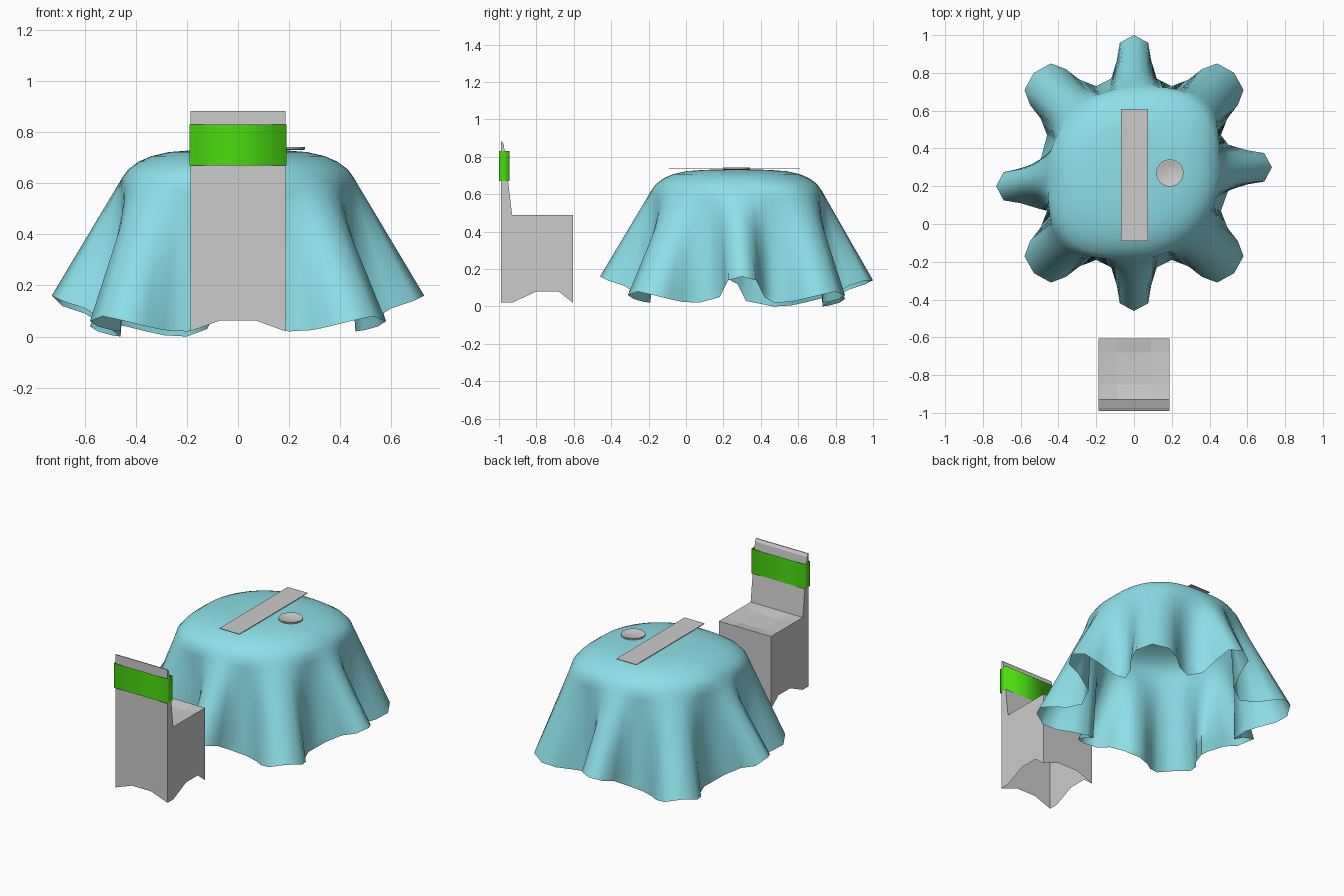
import bpy, bmesh, math
from mathutils import Vector

if "Cube" in bpy.data.objects:
    bpy.data.objects.remove(bpy.data.objects["Cube"])


def material(name, rgb):
    m = bpy.data.materials.new(name)
    m.diffuse_color = (*rgb, 1)
    m.use_nodes = True
    m.node_tree.nodes["Principled BSDF"].inputs["Base Color"].default_value = m.diffuse_color
    return m


def build(name, faces, mat=None, smooth=None):
    """Object from faces given as lists of points; shared points are welded."""
    bm = bmesh.new()
    for f in faces:
        bm.faces.new([bm.verts.new(p) for p in f])
    bmesh.ops.remove_doubles(bm, verts=bm.verts, dist=1e-5)
    bmesh.ops.recalc_face_normals(bm, faces=bm.faces)
    me = bpy.data.meshes.new(name)
    bm.to_mesh(me)
    bm.free()
    ob = bpy.data.objects.new(name, me)
    bpy.context.collection.objects.link(ob)
    if mat:
        me.materials.append(mat)
    if smooth is not None:
        bpy.ops.object.select_all(action='DESELECT')
        ob.select_set(True)
        bpy.context.view_layer.objects.active = ob
        bpy.ops.object.shade_smooth_by_angle(angle=math.radians(smooth))
    return ob


def loft(rings):
    """Quads between closed rings of equal length."""
    n = len(rings[0])
    return [[a[i], a[(i + 1) % n], b[(i + 1) % n], b[i]]
            for a, b in zip(rings, rings[1:]) for i in range(n)]


def ring(r, z, n, cx=0, cy=0, pull=0):
    """Circle, optionally pulled out towards two opposite corners."""
    pts = []
    for i in range(n):
        t = 2 * math.pi * i / n
        k = r * (1 + pull * max(0, math.sin(2 * t)) ** 2)
        pts.append(Vector((cx + k * math.cos(t), cy + k * math.sin(t), z)))
    return pts


# Tablecloth hem: one eighth of the folds, mirrored and turned around
octant = [(.73, 0, .16), (.69, .075, .14), (.60, .09, .11), (.50, .12, .05), (.46, .20, .02),
          (.495, .29, .025), (.55, .36, .04), (.58, .44, .06), (.53, .53, .08)]
quarter = octant + [(y, x, z) for x, y, z in octant[-2:0:-1]]
hem = []
for q in range(4):
    for x, y, z in quarter:
        for _ in range(q):
            x, y = -y, x
        if abs(x) > .48 and abs(y) < .15:          # side folds swing a little
            y += .03 if x > 0 else -.07
        hem.append(Vector((x, y, z - (.02 if q == 1 else 0))))

# Tablecloth: domed top, then skirt blending from shoulder to hem
N, CY = len(hem), .27
top = [(.08, .733, 0), (.18, .73, .02), (.27, .723, .05), (.34, .707, .08),
       (.39, .685, .11), (.43, .655, .13)]
rings = [ring(r, z, N, pull=p) for r, z, p in top]
shoulder = ring(.455, .62, N, pull=.14)
for k in range(13):
    rings.append([a.lerp(b, k / 12) for a, b in zip(shoulder, hem)])
shift = Vector((0, CY, 0))
rings = [[v + shift for v in row] for row in rings]
cloth = material("cloth_teal", (.27, .74, .81))
build("tablecloth", [rings[0]] + loft(rings), cloth, 80)

# Table runner: thin flat strip
rect = [(-.07, -.09), (.073, -.09), (.073, .61), (-.07, .61)]
lo, hi = [[Vector((x, y, z)) for x, y in rect] for z in (.737, .741)]
build("table_runner", [lo, hi] + loft([lo, hi]))

# Plate: flat dish with a raised rim
dish = [ring(r, z, 24, .19, CY) for r, z in
        [(.066, .731), (.072, .734), (.072, .742), (.064, .742), (.056, .738)]]
build("plate", [dish[0], dish[-1]] + loft(dish), None, 30)

# Chair cover: side panels with arched hem and slanted backrest
W, YB, YF, SEAT = .187, -.99, -.605, .49
side = [(YB, .02), (-.93, .02), (-.80, .08), (-.68, .08), (YF, .02), (YF, SEAT),
        (-.68, SEAT), (-.85, SEAT), (-.93, SEAT), (-.974, .865), (-.984, .883), (YB, .883)]
faces = [[(s * W, y, z) for y, z in side] for s in (-1, 1)]

# Backrest strips from the seat up and over
for (y0, z0), (y1, z1) in zip(side[8:], side[9:]):
    faces.append([(-W, y0, z0), (W, y0, z0), (W, y1, z1), (-W, y1, z1)])

# Front and back panels with arched hem
arch = [(-W, .02), (-.07, .063), (.07, .063), (W, .02)]
faces.append([(x, YB, z) for x, z in arch + [(W, .883), (-W, .883)]])
faces.append([(x, YF, z) for x, z in
              arch + [(W, SEAT), (.09, SEAT), (-.09, SEAT), (-W, SEAT)]])

# Seat with a shallow dip in the middle
xs, ys = (-W, -.09, .09, W), (-.93, -.85, -.68, YF)
for i in range(3):
    for j in range(3):
        faces.append([(xs[a], ys[b], SEAT - (.012 if a in (1, 2) and b in (1, 2) else 0))
                      for a, b in ((i, j), (i + 1, j), (i + 1, j + 1), (i, j + 1))])
build("chair_cover", faces)

# Sash: open band wrapped around the backrest
green = material("sash_green", (.07, .72, .005))
loop = [(-.191, -1), (.191, -1), (.191, -.945), (-.191, -.945)]
band = [[Vector((x, y, z)) for x, y in loop] for z in (.67, .83)]
build("chair_sash", loft(band), green, 180)
